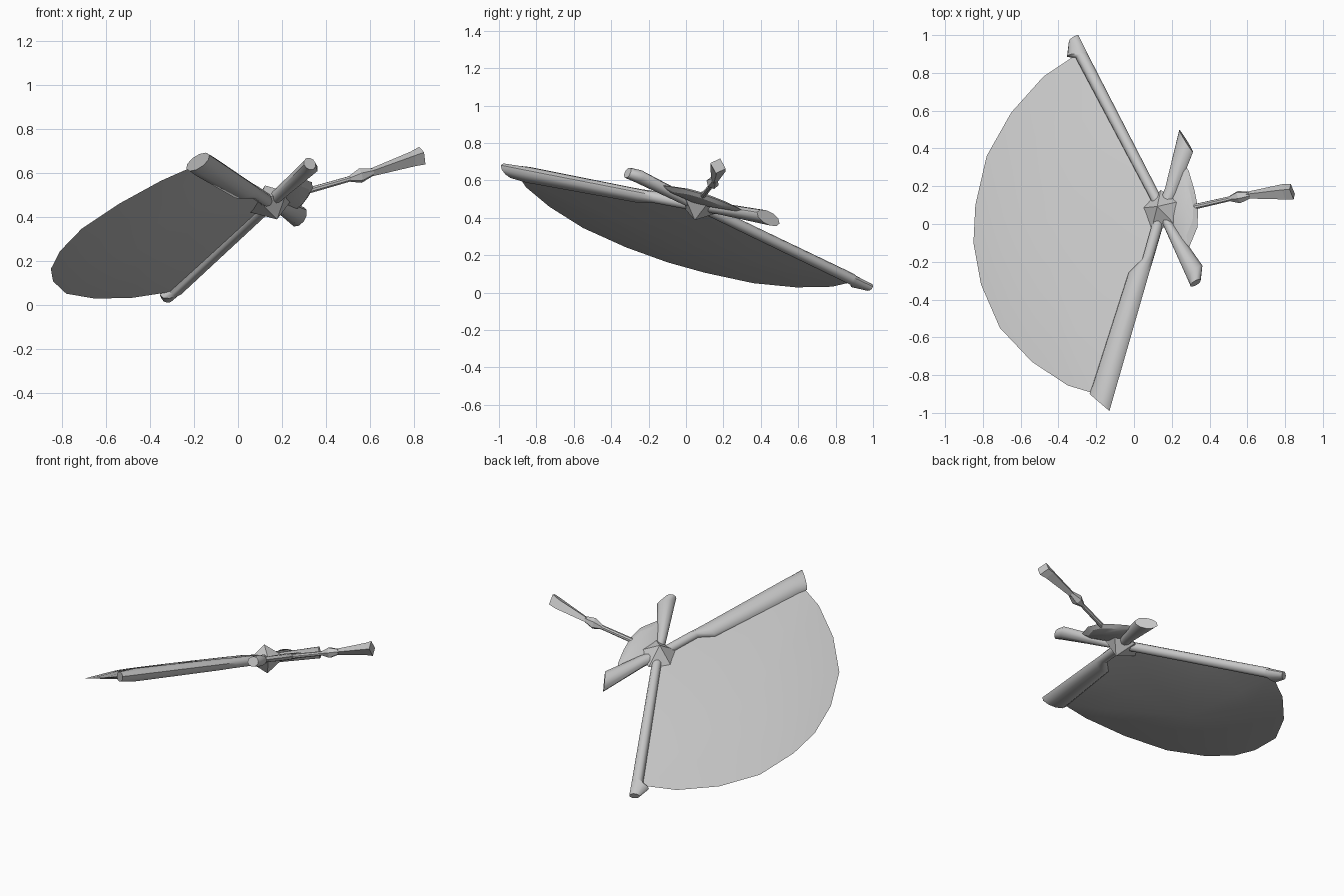
import bpy, bmesh, math
from mathutils import Vector

cube = bpy.data.objects.get("Cube")
if cube:
    bpy.data.objects.remove(cube)

grey = bpy.data.materials.new("light grey")
grey.use_nodes = True
COL = (0.57, 0.57, 0.57, 1)
grey.diffuse_color = COL
grey.node_tree.nodes["Principled BSDF"].inputs["Base Color"].default_value = COL

# Everything lies on one tilted plane through the hub
HUB = Vector((0.15, 0.07, 0.465))
NORMAL = Vector((-0.353, 0.297, 1)).normalized()


def on_plane(x, y, height=0.0):
    z = HUB.z + 0.353 * (x - HUB.x) - 0.297 * (y - HUB.y)
    return Vector((x, y, z)) + NORMAL * height


def finish(name, bm, smooth_angle=None):
    bmesh.ops.recalc_face_normals(bm, faces=bm.faces)
    mesh = bpy.data.meshes.new(name)
    bm.to_mesh(mesh)
    bm.free()
    mesh.materials.append(grey)
    obj = bpy.data.objects.new(name, mesh)
    bpy.context.collection.objects.link(obj)
    if smooth_angle:
        bpy.ops.object.select_all(action='DESELECT')
        obj.select_set(True)
        bpy.context.view_layer.objects.active = obj
        bpy.ops.object.shade_smooth_by_angle(angle=math.radians(smooth_angle))
    return obj


def tube(name, stations, sides=10, smooth_angle=40):
    """Loft oval sections; each station is left x, y, right x, y, half thickness."""
    bm = bmesh.new()
    rings = []
    for lx, ly, rx, ry, t in stations:
        a, b = on_plane(lx, ly), on_plane(rx, ry)
        mid, half = (a + b) / 2, (b - a) / 2
        ring = []
        for i in range(sides):
            ang = 2 * math.pi * i / sides
            ring.append(bm.verts.new(mid + half * math.cos(ang) + NORMAL * t * math.sin(ang)))
        rings.append(ring)
    for r0, r1 in zip(rings, rings[1:]):
        for i in range(sides):
            j = (i + 1) % sides
            bm.faces.new((r0[i], r0[j], r1[j], r1[i]))
    bm.faces.new(rings[0])
    bm.faces.new(rings[-1])
    return finish(name, bm, smooth_angle)


def lens(name, outline, thickness):
    """Thin-edged sheet that swells gently toward its middle."""
    bm = bmesh.new()
    n = len(outline)
    cx = sum(p[0] for p in outline) / n
    cy = sum(p[1] for p in outline) / n
    rim = [bm.verts.new(on_plane(x, y)) for x, y in outline]
    for side in (1, -1):
        ring = [bm.verts.new(on_plane(cx + (x - cx) * 0.65, cy + (y - cy) * 0.65,
                                      side * thickness * 0.8)) for x, y in outline]
        top = bm.verts.new(on_plane(cx, cy, side * thickness))
        for i in range(n):
            j = (i + 1) % n
            bm.faces.new((rim[i], rim[j], ring[j], ring[i]))
            bm.faces.new((ring[i], ring[j], top))
    return finish(name, bm, 20)


# Large fan-shaped sheet between the long arms
lens("large_fan", [
    (0.14, 0.07), (-0.08, 0.50), (-0.30, 0.90), (-0.48, 0.78), (-0.65, 0.59),
    (-0.78, 0.36), (-0.84, 0.10), (-0.85, -0.10), (-0.81, -0.32), (-0.71, -0.55),
    (-0.54, -0.73), (-0.35, -0.855), (-0.20, -0.90), (-0.03, -0.42)], 0.03)

# Small fan between the short arms
lens("small_fan", [
    (0.16, 0.07), (0.26, 0.33), (0.29, 0.28), (0.32, 0.18), (0.34, 0.08),
    (0.335, -0.02), (0.285, -0.14), (0.25, -0.15)], 0.02)

# Long arms
tube("back_arm", [
    (0.12, 0.06, 0.18, 0.08, 0.029), (0.08, 0.145, 0.135, 0.16, 0.029),
    (-0.31, 0.88, -0.245, 0.90, 0.03), (-0.355, 0.885, -0.25, 0.91, 0.03),
    (-0.345, 0.965, -0.295, 1.0, 0.02)])
tube("front_arm", [
    (0.12, 0.08, 0.176, 0.07, 0.03), (0.045, -0.19, 0.105, -0.17, 0.032),
    (-0.03, -0.26, 0.083, -0.25, 0.035), (-0.215, -0.84, -0.09, -0.85, 0.04),
    (-0.235, -0.90, -0.13, -0.99, 0.03)])

# Short arms on the far side of the hub
tube("short_back_arm", [
    (0.12, 0.07, 0.18, 0.07, 0.028), (0.165, 0.19, 0.225, 0.16, 0.03),
    (0.24, 0.50, 0.312, 0.38, 0.036)])
tube("short_front_arm", [
    (0.13, 0.05, 0.17, 0.07, 0.028), (0.17, -0.04, 0.215, -0.01, 0.03),
    (0.285, -0.295, 0.362, -0.22, 0.034), (0.30, -0.33, 0.352, -0.295, 0.03)])

# Thin rod with a bead and a flared four-sided end
tube("rod", [(0.16, 0.07, 0.165, 0.04, 0.015), (0.52, 0.15, 0.526, 0.125, 0.013)], 8)
tube("rod_bead", [
    (0.505, 0.148, 0.511, 0.12, 0.014), (0.55, 0.175, 0.562, 0.11, 0.034),
    (0.61, 0.17, 0.615, 0.135, 0.017)], 6, None)
tube("rod_flare", [
    (0.595, 0.17, 0.60, 0.135, 0.018), (0.79, 0.212, 0.80, 0.13, 0.036),
    (0.83, 0.212, 0.845, 0.13, 0.044)], 4, None)

# Faceted hub: five-sided double pyramid
bm = bmesh.new()
side_dir = Vector((1, 0, 0.353)).normalized()
up_dir = NORMAL.cross(side_dir)
ring = []
for k in range(5):
    a = math.radians(172 - 72 * k)
    ring.append(bm.verts.new(HUB + (side_dir * math.cos(a) + up_dir * math.sin(a)) * 0.115))
for s in (1, -1):
    apex = bm.verts.new(HUB + NORMAL * 0.085 * s)
    for k in range(5):
        bm.faces.new((ring[k], ring[(k + 1) % 5], apex))
finish("hub", bm)
